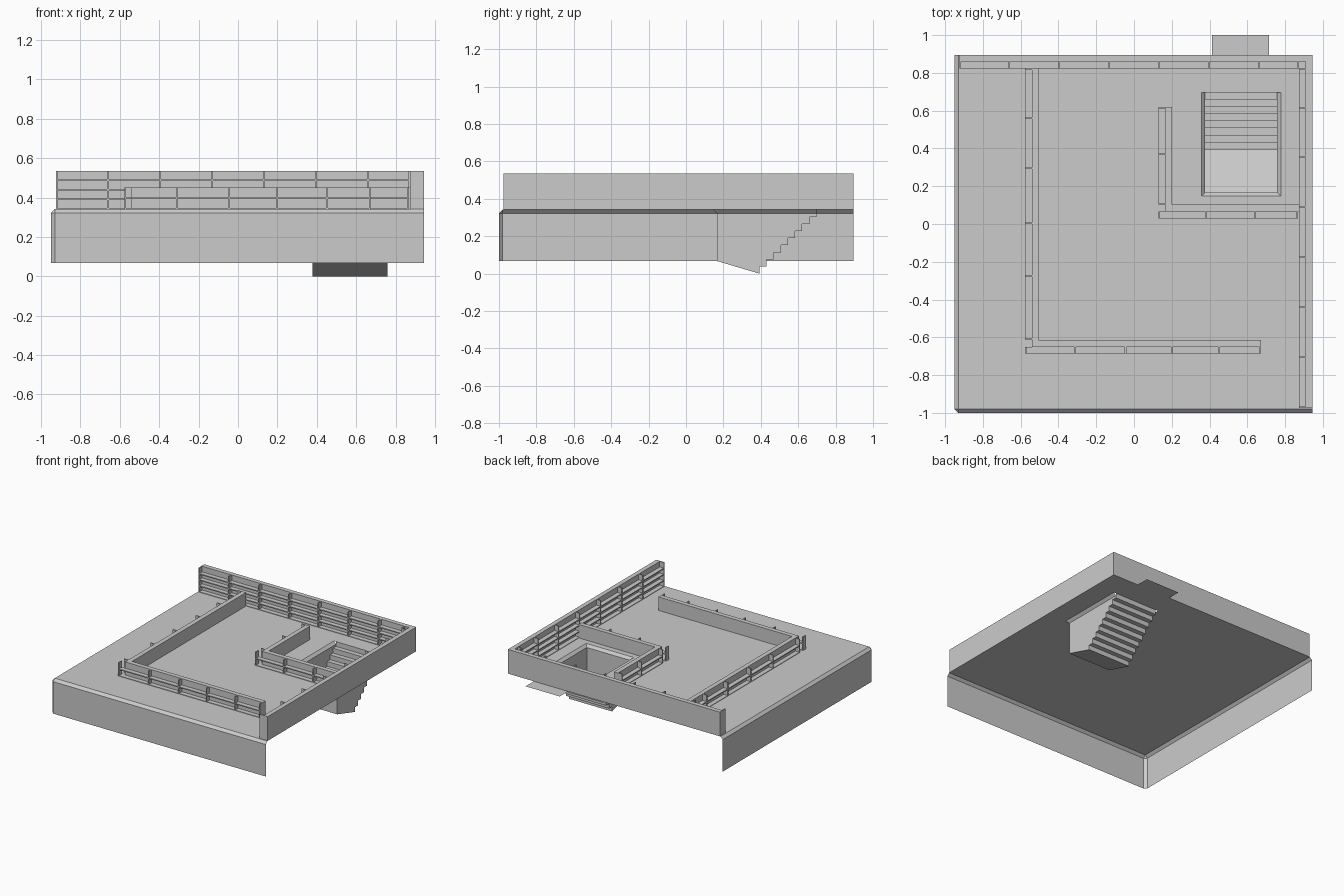
import bpy
import bmesh

cube = bpy.data.objects.get("Cube")
if cube:
    bpy.data.objects.remove(cube, do_unlink=True)

grey = bpy.data.materials.new("plain_grey")
grey.use_nodes = True
grey.diffuse_color = (0.6, 0.6, 0.6, 1)
grey.node_tree.nodes["Principled BSDF"].inputs["Base Color"].default_value = (0.6, 0.6, 0.6, 1)

FLOOR, LIP, SKIRT = 0.342, 0.322, 0.067   # main heights
LOW, HIGH = 0.45, 0.535                   # wall tops
LEFT, RIGHT, FRONT, BACK = -0.95, 0.945, -1.0, 0.895
BEVEL, DEPTH, BOARD = 0.02, 0.036, 0.008


def finish(name, bm):
    bmesh.ops.remove_doubles(bm, verts=bm.verts, dist=0.0001)
    mesh = bpy.data.meshes.new(name)
    bm.to_mesh(mesh)
    bm.free()
    mesh.materials.append(grey)
    bpy.context.collection.objects.link(bpy.data.objects.new(name, mesh))


def face(bm, *points):
    return bm.faces.new([bm.verts.new(p) for p in points])


def add_box(bm, x, y, z):
    low, high = ([face(bm, (x[0], y[0], h), (x[1], y[0], h),
                       (x[1], y[1], h), (x[0], y[1], h)) for h in z])
    a, b = list(low.verts), list(high.verts)
    low.normal_flip()
    for i in range(4):
        j = (i + 1) % 4
        bm.faces.new((a[i], a[j], b[j], b[i]))


# Floor sheet with a stairwell opening
hx, hy = (0.357, 0.778), (0.147, 0.697)
fx, fy = LEFT + BEVEL, FRONT + BEVEL
bm = bmesh.new()
xs, ys = (fx, *hx, RIGHT), (fy, *hy, BACK)
for i in range(3):
    for j in range(3):
        if (i, j) != (1, 1):
            face(bm, (xs[i], ys[j], FLOOR), (xs[i + 1], ys[j], FLOOR),
                 (xs[i + 1], ys[j + 1], FLOOR), (xs[i], ys[j + 1], FLOOR))
bmesh.ops.remove_doubles(bm, verts=bm.verts, dist=0.0001)
bmesh.ops.dissolve_limit(bm, angle_limit=0.01, verts=bm.verts, edges=bm.edges)
finish("floor", bm)

# Bevelled lip and hanging skirt along the left and front edges
bm = bmesh.new()
rim = [(fx, BACK), (fx, fy), (fx, fy), (RIGHT, fy)]
out = [(LEFT, BACK), (LEFT, fy), (fx, FRONT), (RIGHT, FRONT)]
for i in range(3):
    corners = [(*out[i], LIP), (*out[i + 1], LIP), (*rim[i + 1], FLOOR)]
    if i != 1:
        corners.append((*rim[i], FLOOR))
    face(bm, *corners)
    face(bm, (*out[i], SKIRT), (*out[i + 1], SKIRT), (*out[i + 1], LIP), (*out[i], LIP))
finish("outer_skirt", bm)

# Small sill behind the back wall
bm = bmesh.new()
face(bm, (0.414, BACK, FLOOR), (0.715, BACK, FLOOR), (0.715, 1.0, FLOOR), (0.414, 1.0, FLOOR))
finish("back_sill", bm)

# Stairwell: bevelled rim, side walls, sloping bottom and steps
ix = (hx[0] + BEVEL, hx[1] - BEVEL)
iy, foot, steps = hy[0] + BEVEL, 0.393, 9
rise, run = FLOOR / steps, (hy[1] - foot) / (steps - 1)
stairs = [(foot, 0)]
for i in range(steps):
    y = foot + i * run
    stairs.append((y, (i + 1) * rise))
    if i < steps - 1:
        stairs.append((y + run, (i + 1) * rise))
bm = bmesh.new()
profile = [(iy, LIP), (iy, SKIRT)] + stairs[:-1] + [(hy[1], LIP)]
face(bm, *[(ix[0], y, z) for y, z in profile])
face(bm, *[(ix[1], y, z) for y, z in reversed(profile)])
tread_line = [(iy, LIP), (iy, SKIRT)] + stairs
for (y0, z0), (y1, z1) in zip(tread_line, tread_line[1:]):
    face(bm, (ix[0], y0, z0), (ix[1], y0, z0), (ix[1], y1, z1), (ix[0], y1, z1))
top = [(hx[0], hy[1]), (hx[0], hy[0]), (hx[1], hy[0]), (hx[1], hy[1])]
inner = [(ix[0], hy[1]), (ix[0], iy), (ix[1], iy), (ix[1], hy[1])]
for i in range(3):
    face(bm, (*top[i], FLOOR), (*top[i + 1], FLOOR), (*inner[i + 1], LIP), (*inner[i], LIP))
finish("stairwell", bm)


# Wall panel with open shelving on one side
def shelved_wall(name, axis, span, panel_span, face_at, uprights, top):
    """The shelving spans from face_at to the panel, which is one depth further in."""
    def box(bm, along, across, z):
        add_box(bm, *((along, across) if axis == "x" else (across, along)), z)

    back = face_at + DEPTH
    bm = bmesh.new()
    box(bm, panel_span, (back, back + DEPTH), (FLOOR, top))
    finish(name + "_panel", bm)

    bm = bmesh.new()
    half = BOARD / 2
    posts = [span[0] + half, *uprights, span[1] - half]
    for p in posts:
        box(bm, (p - half, p + half), (face_at, back), (FLOOR, top))
    rows = round((top - FLOOR) / 0.05)
    for row in range(rows):
        z = FLOOR + row * (top - FLOOR) / rows
        for a, b in zip(posts, posts[1:]):
            box(bm, (a + half, b - half), (face_at, back),
                (z - half if row else z, z + half))
    finish(name + "_shelves", bm)


shelved_wall("back_wall", "x", (-0.925, 0.873), (-0.925, RIGHT), BACK - 2 * DEPTH,
             (-0.66, -0.395, -0.13, 0.13, 0.395, 0.66), HIGH)
shelved_wall("right_wall", "y", (-0.975, BACK - 2 * DEPTH), (-0.975, BACK - DEPTH),
             RIGHT - 2 * DEPTH, (-0.705, -0.44, -0.175, 0.09, 0.355, 0.615), HIGH)
shelved_wall("inner_left_wall", "y", (-0.612, 0.823), (-0.65, 0.823), -0.577,
             (-0.275, 0.005, 0.295, 0.56), LOW)
shelved_wall("inner_front_wall", "x", (-0.577, 0.673), (-0.541, 0.673), -0.686,
             (-0.31, -0.045, 0.2, 0.452), LOW)
shelved_wall("stair_side_wall", "y", (0.102, 0.62), (0.065, 0.62), 0.13, (0.37,), LOW)
shelved_wall("stair_front_wall", "x", (0.13, 0.868), (0.166, 0.873), 0.03,
             (0.38, 0.64), LOW)
